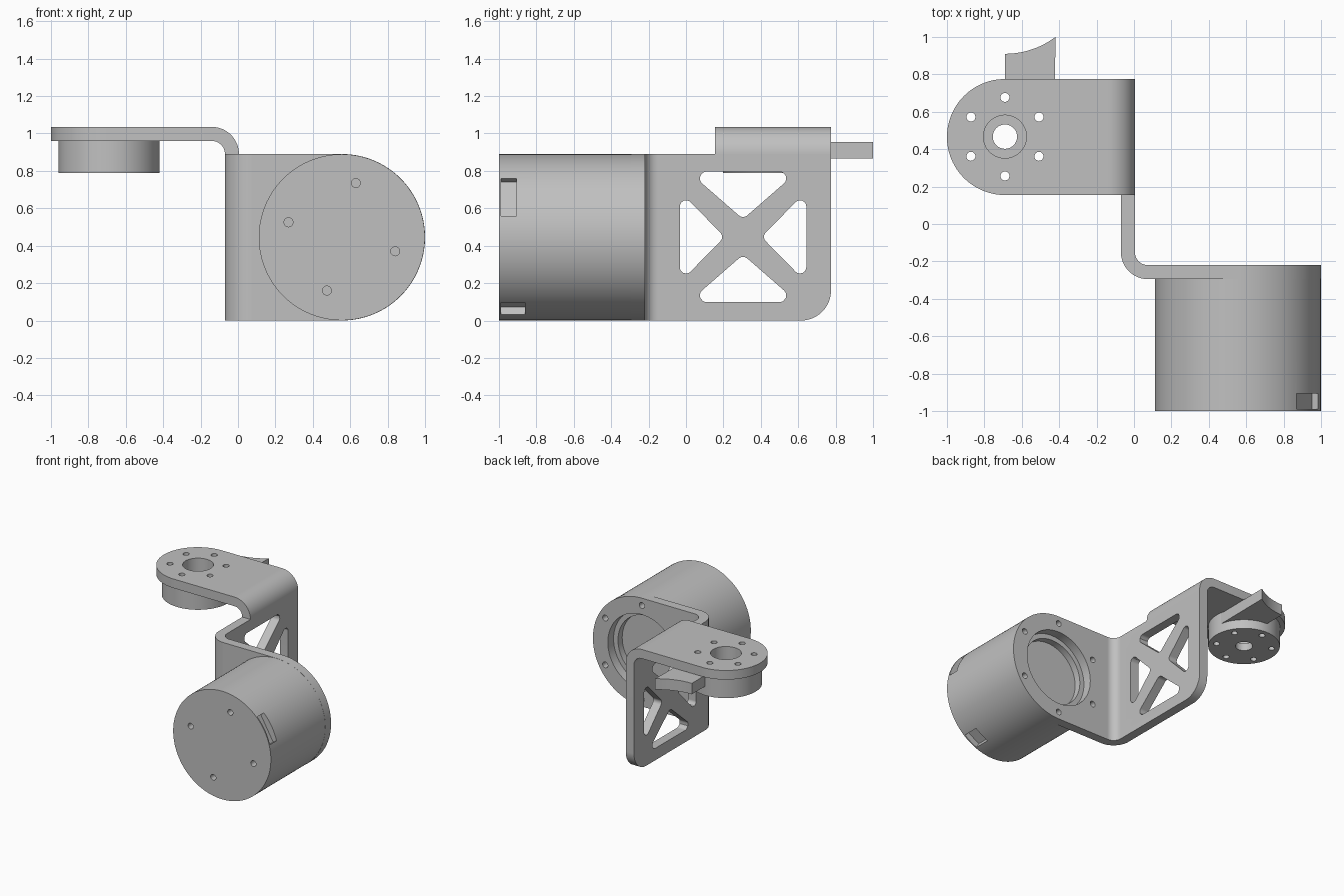
import bpy, bmesh
from math import sin, cos, radians
from mathutils import Matrix, Vector

cube = bpy.data.objects.get("Cube")
if cube:
    bpy.data.objects.remove(cube, do_unlink=True)

metal = bpy.data.materials.new("light_grey_metal")
metal.use_nodes = True
grey = (0.53, 0.53, 0.53, 1)
metal.diffuse_color = grey
metal.node_tree.nodes["Principled BSDF"].inputs["Base Color"].default_value = grey

AXES = {"x": lambda u, v, w: (w, u, v),
        "y": lambda u, v, w: (u, w, v),
        "z": lambda u, v, w: (u, v, w)}


def arc(cu, cv, r, start, end, steps=24):
    angles = [radians(start + (end - start) * i / steps) for i in range(steps + 1)]
    return [(cu + r * cos(a), cv + r * sin(a)) for a in angles]


def circle(cu, cv, r, steps=48):
    return arc(cu, cv, r, 0, 360, steps)[:-1]


def prism(name, outline, axis, low, high):
    """Extrude a 2D outline along an axis."""
    bm = bmesh.new()
    place = AXES[axis]
    rings = [[bm.verts.new(place(u, v, w)) for u, v in outline] for w in (low, high)]
    bm.faces.new(rings[0])
    bm.faces.new(rings[1])
    n = len(outline)
    for i in range(n):
        j = (i + 1) % n
        bm.faces.new((rings[0][i], rings[0][j], rings[1][j], rings[1][i]))
    bmesh.ops.recalc_face_normals(bm, faces=bm.faces)
    mesh = bpy.data.meshes.new(name)
    bm.to_mesh(mesh)
    bm.free()
    mesh.materials.append(metal)
    obj = bpy.data.objects.new(name, mesh)
    bpy.context.collection.objects.link(obj)
    return obj


def select_only(obj):
    bpy.ops.object.select_all(action="DESELECT")
    obj.select_set(True)
    bpy.context.view_layer.objects.active = obj


def cut(obj, outline, axis, low, high, matrix=None):
    """Subtract an extruded outline from a part."""
    cutter = prism("cutter", outline, axis, low, high)
    cutter.hide_render = True
    if matrix:
        cutter.data.transform(matrix)
    mod = obj.modifiers.new("cut", "BOOLEAN")
    mod.operation = "DIFFERENCE"
    mod.solver = "EXACT"
    mod.object = cutter
    select_only(obj)
    bpy.ops.object.modifier_apply(modifier=mod.name)
    bpy.data.objects.remove(cutter, do_unlink=True)


def ring_points(cu, cv, r):
    return [(cu + r * cos(radians(a)), cv + r * sin(radians(a))) for a in range(30, 390, 60)]


def rounded_triangle(centres, r):
    """Counter-clockwise triangle with round corners."""
    points = []
    for i in range(3):
        prev, here, nxt = (Vector(centres[(i + k) % 3]) for k in (-1, 0, 1))
        a, b = here - prev, nxt - here
        first = Vector((a.y, -a.x)).normalized()
        last = Vector((b.y, -b.x)).normalized()
        for k in range(9):
            d = first.lerp(last, k / 8).normalized() * r
            points.append(tuple(here + d))
    return points


SMALL = 0.024
parts = []

# Motor housing with front screw holes, rear recess and two connector notches
MX, MZ, MR = 0.555, 0.445, 0.444
housing = prism("motor_housing", circle(MX, MZ, MR, 128), "y", -1, -0.295)
for x, z in ((0.63, 0.735), (0.27, 0.525), (0.84, 0.37), (0.475, 0.16)):
    cut(housing, circle(x, z, SMALL, 24), "y", -1.1, -0.9)
cut(housing, circle(MX, MZ, 0.27, 64), "y", -0.35, -0.2)
for angle, half, back in ((30, 0.115, -0.905), (-60, 0.065, -0.86)):
    turn = Matrix.Translation((MX, 0, MZ)) @ Matrix.Rotation(radians(-angle), 4, "Y")
    cut(housing, [(0.393, -half), (0.6, -half), (0.6, half), (0.393, half)],
        "y", -0.99, back, turn)

# Mounting plate behind the motor
motor_plate = prism("motor_plate", [(0.075, 0)] + arc(MX, MZ, 0.445, -90, 90, 64)
                    + [(0.075, 0.89)], "y", -0.295, -0.22)
cut(motor_plate, circle(MX, MZ, 0.31, 64), "y", -0.4, -0.1)
for x, z in ring_points(MX, MZ, 0.385):
    for part in (motor_plate, housing):
        cut(part, circle(x, z, SMALL, 24), "y", -0.36, -0.1)

# Side wall with its vertical bend, rounded lower corner and truss windows
wall = prism("side_wall", arc(0.075, -0.15, 0.145, 270, 180)
             + [(-0.07, 0.775), (0.005, 0.775)]
             + arc(0.075, -0.15, 0.07, 180, 270), "z", 0, 0.89)
cut(wall, arc(0.615, 0.16, 0.16, -90, 0) + [(0.9, 0.16), (0.9, -0.1), (0.615, -0.1)],
    "x", -0.2, 0.2)
CY, CZ = 0.305, 0.447
side = [(0.145, 0), (0.305, -0.163), (0.305, 0.163)]
top = [(0, 0.143), (0.195, 0.313), (-0.195, 0.313)]
for shape, r in ((side, 0.033), (top, 0.036)):
    for s in (1, -1):
        cut(wall, rounded_triangle([(CY + s * u, CZ + s * v) for u, v in shape], r),
            "x", -0.2, 0.2)

# Upper bend and horizontal flange with a round end
HX, HY = -0.69, 0.467
bend = prism("upper_bend", arc(-0.14, 0.89, 0.145, 0, 90)
             + arc(-0.14, 0.89, 0.07, 90, 0), "y", 0.155, 0.775)
flange = prism("upper_flange", [(-0.14, 0.155), (-0.14, 0.775)]
               + arc(HX, 0.465, 0.31, 90, 270, 64), "z", 0.96, 1.035)
cut(flange, circle(HX, HY, 0.115), "z", 0.9, 1.1)

# Round hub under the flange, stepped bore
hub = prism("pivot_hub", circle(HX, HY, 0.27, 96), "z", 0.79, 0.96)
cut(hub, circle(HX, HY, 0.115), "z", 0.85, 1.1)
cut(hub, circle(HX, HY, 0.065), "z", 0.7, 1.0)
for x, y in ring_points(HX, HY, 0.21):
    for part in (flange, hub):
        cut(part, circle(x, y, SMALL, 24), "z", 0.7, 1.1)

# Stop fin with a concave end, starting at the hub rim
fin = prism("stop_fin", arc(HX, HY, 0.265, 0, 90)
            + arc(HX, 1.36, 0.45, 270, 306.87), "z", 0.865, 0.955)

for part in (housing, motor_plate, wall, bend, flange, hub, fin):
    select_only(part)
    bpy.ops.object.shade_smooth_by_angle(angle=radians(30))
